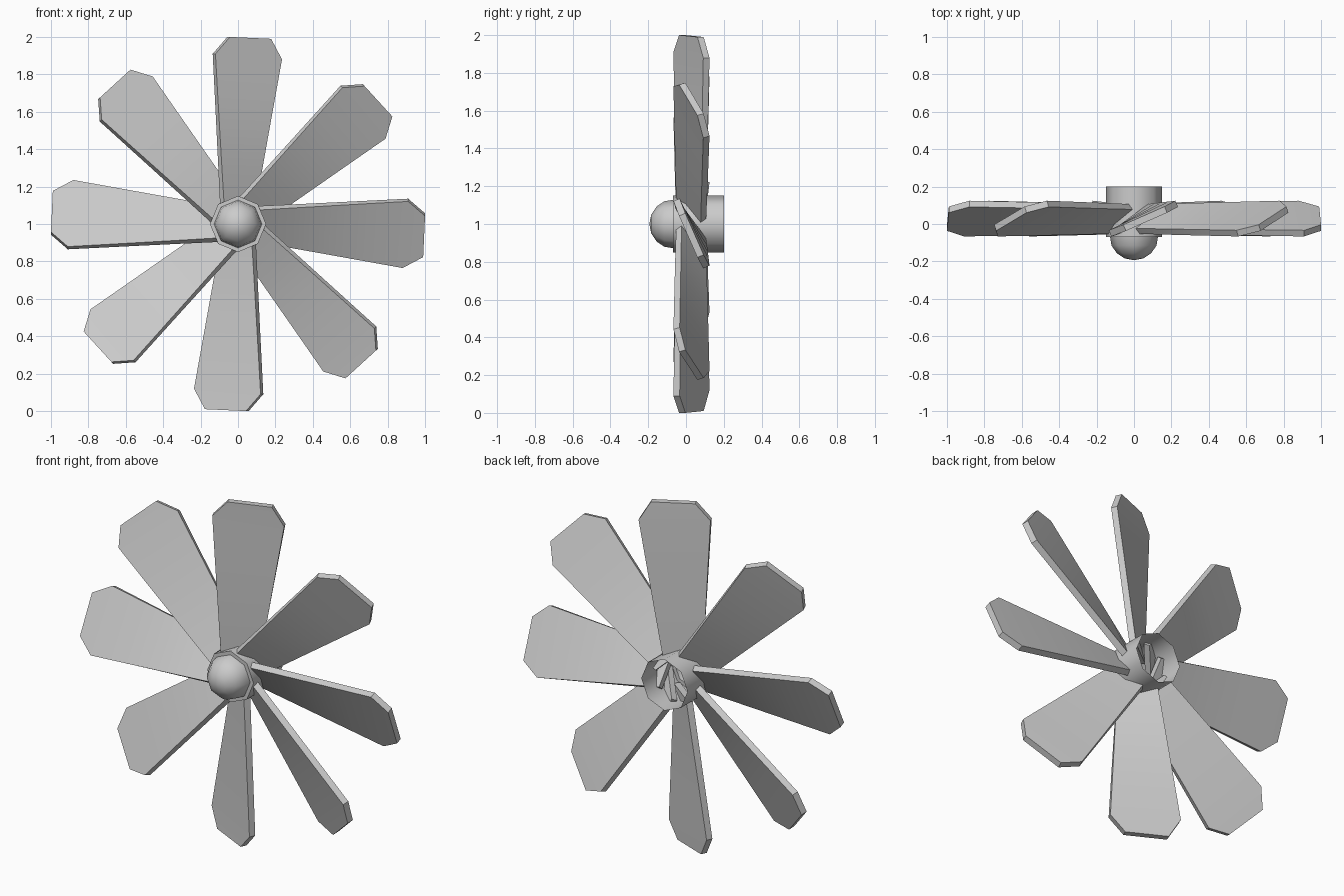
import bpy, bmesh, math
from mathutils import Matrix, Vector

if "Cube" in bpy.data.objects:
    bpy.data.objects.remove(bpy.data.objects["Cube"])

CENTRE = Vector((0, 0, 1))
BLADES = 8
SIDES = 8
THICK = 0.036


def make_object(name, bm, angle):
    bmesh.ops.recalc_face_normals(bm, faces=bm.faces[:])
    mesh = bpy.data.meshes.new(name)
    bm.to_mesh(mesh)
    bm.free()
    obj = bpy.data.objects.new(name, mesh)
    bpy.context.collection.objects.link(obj)
    obj.location = CENTRE
    bpy.ops.object.select_all(action='DESELECT')
    obj.select_set(True)
    bpy.context.view_layer.objects.active = obj
    bpy.ops.object.shade_smooth_by_angle(angle=math.radians(angle))
    return obj


def revolve(name, profile):
    """Spin (radius, y) points around the y axis."""
    bm = bmesh.new()
    verts = [bm.verts.new((r, y, 0)) for r, y in profile]
    edges = [bm.edges.new(p) for p in zip(verts, verts[1:])]
    bmesh.ops.spin(bm, geom=verts + edges, cent=(0, 0, 0), axis=(0, 1, 0),
                   angle=math.tau, steps=SIDES, use_duplicate=False)
    bmesh.ops.remove_doubles(bm, verts=bm.verts[:], dist=0.0005)
    return make_object(name, bm, 50)


# Hub: eight-sided shell, open at the back, with a front rim
revolve("hub", [(0.15, 0.20), (0.15, -0.07), (0.128, -0.07)])

# Nose: rounded cap on the front of the hub
revolve("nose_cap", [(0.128, -0.07), (0.12, -0.115), (0.093, -0.155),
                     (0.05, -0.184), (0.0, -0.194)])

# Blade stations: (x, y, radius) of the leading and trailing edges
root = (Vector((-0.085, -0.038, 0.10)), Vector((0.085, 0.092, 0.10)))
wide = (Vector((-0.128, -0.050, 0.91)), Vector((0.228, 0.108, 0.88)))
tip = (Vector((-0.050, -0.020, 1.00)), Vector((0.170, 0.077, 0.99)))
stations = [tuple(a.lerp(b, t) for a, b in zip(root, wide))
            for t in (0, 0.25, 0.5, 0.75, 1)] + [tip]


def blade(index):
    bm = bmesh.new()
    rings = []
    for lead, trail in stations:
        chord = trail - lead
        n = Vector((-chord.y, chord.x, 0)).normalized() * THICK / 2
        rings.append([bm.verts.new(p) for p in
                      (lead - n, trail - n, trail + n, lead + n)])
    for a, b in zip(rings, rings[1:]):
        for i in range(4):
            j = (i + 1) % 4
            bm.faces.new((a[i], a[j], b[j], b[i]))
    bm.faces.new(rings[0])
    bm.faces.new(rings[-1])
    turn = Matrix.Rotation(math.tau * index / BLADES, 3, 'Y')
    bmesh.ops.rotate(bm, verts=bm.verts[:], cent=(0, 0, 0), matrix=turn)
    make_object(f"blade_{index + 1}", bm, 30)


# Eight twisted blades around the hub
for k in range(BLADES):
    blade(k)
